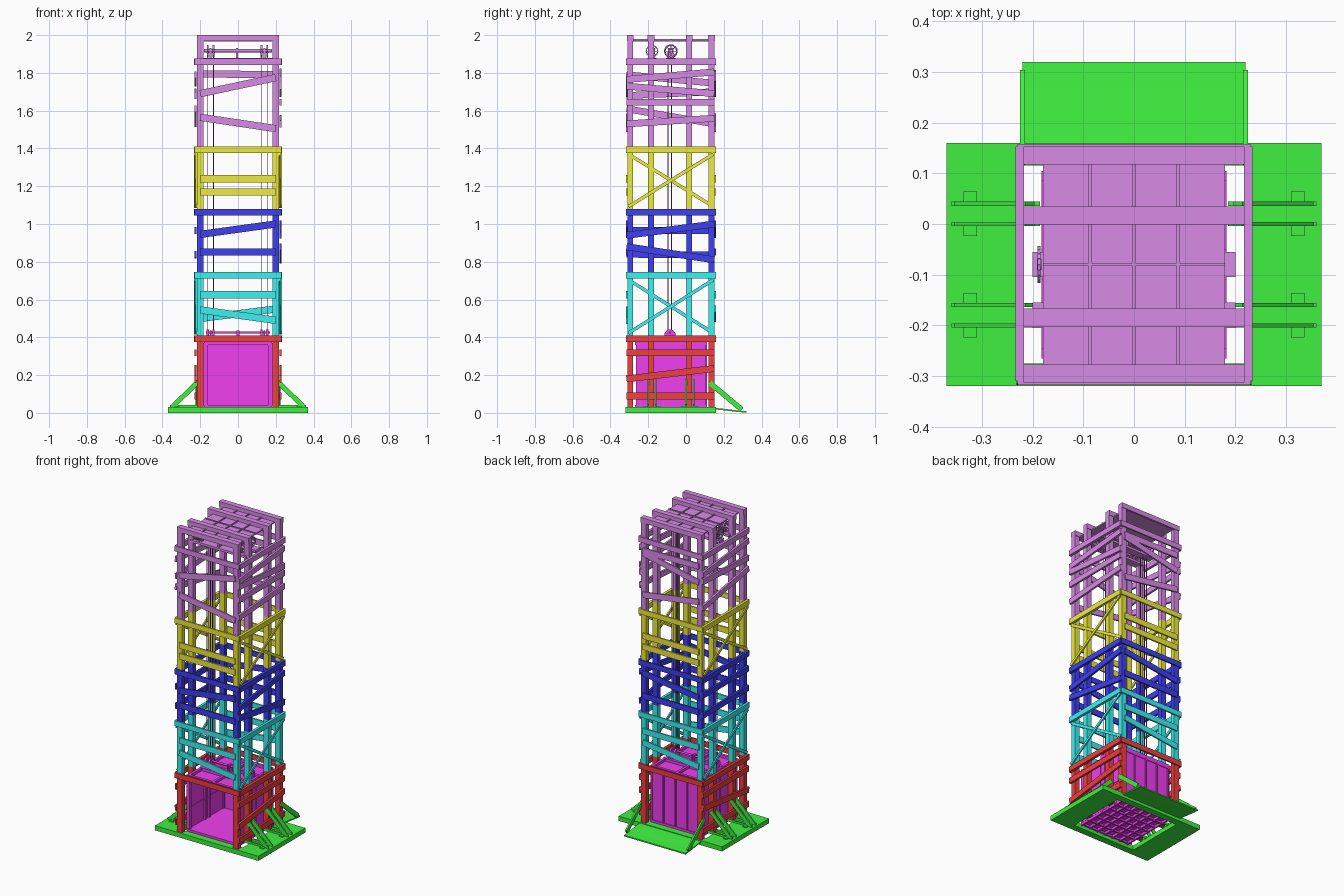
import bpy, bmesh, math
from mathutils import Vector, Matrix

if "Cube" in bpy.data.objects:
    bpy.data.objects.remove(bpy.data.objects["Cube"])

COL = dict(green=(0.05, .87, .05), red=(.87, .05, .05), cyan=(.05, .87, .87), blue=(.05, .05, .87),
           yellow=(.85, .83, .05), purple=(.69, .26, .79), magenta=(.87, .05, .87), dark=(.3, .1, .35))
MATS = {}
for k, c in COL.items():
    MATS[k] = bpy.data.materials.new(k)
    MATS[k].diffuse_color = (*c, 1)


class Part:
    """Collects boxes, beams and discs into one named object."""
    def __init__(self, name, col):
        self.name, self.col, self.bm = name, col, bmesh.new()

    def box(self, x0, x1, y0, y1, z0, z1):
        m = Matrix.Translation(((x0 + x1) / 2, (y0 + y1) / 2, (z0 + z1) / 2)) @ \
            Matrix.Diagonal((x1 - x0, y1 - y0, z1 - z0, 1))
        bmesh.ops.create_cube(self.bm, size=1, matrix=m)

    def beam(self, p, q, depth, side, thick):
        # flat bar from p to q; side = direction of its thin dimension
        p, q, s = Vector(p), Vector(q), Vector(side)
        d = q - p
        u = d.normalized().cross(s).normalized()
        m = Matrix((d, u * depth, s * thick)).transposed().to_4x4()
        bmesh.ops.create_cube(self.bm, size=1, matrix=Matrix.Translation((p + q) / 2) @ m)

    def disc(self, c, r, w, axis='Y', seg=20):
        # axis 'Y' turns the cylinder to lie along x
        rot = Matrix.Rotation(math.pi / 2, 4, axis) if axis != 'Z' else Matrix()
        bmesh.ops.create_cone(self.bm, cap_ends=True, segments=seg, radius1=r, radius2=r,
                              depth=w, matrix=Matrix.Translation(c) @ rot)

    def wheel(self, c, r, w, spokes=8):
        # rim, hub and spokes, axle along x
        c = Vector(c)
        n = 20
        for i in range(n):
            a, b = 2 * math.pi * i / n, 2 * math.pi * (i + 1) / n
            pa, pb = (c + Vector((0, math.cos(t), math.sin(t))) * r * .92 for t in (a, b))
            self.beam(pa, pb, r * .18, (1, 0, 0), w)
        for i in range(spokes):
            t = 2 * math.pi * i / spokes
            self.beam(c, c + Vector((0, math.cos(t), math.sin(t))) * r * .9, .004, (1, 0, 0), w * .6)
        self.disc(c, r * .3, w * 1.5)

    def done(self):
        me = bpy.data.meshes.new(self.name)
        bmesh.ops.recalc_face_normals(self.bm, faces=self.bm.faces)
        self.bm.to_mesh(me)
        self.bm.free()
        me.materials.append(MATS[self.col])
        ob = bpy.data.objects.new(self.name, me)
        bpy.context.collection.objects.link(ob)
        return ob


POST_Y = [(-.31, -.28), (-.2, -.17), (.002, .032), (.12, .15)]

# base plate with a well under the tower
p = Part("base_plate", "green")
for s in (-1, 1):
    x = sorted((s * .37, s * .185))
    x2 = sorted((s * .37, s * .225))
    p.box(*x2, -.32, .16, 0, .03)
p.box(-.225, .225, -.32, -.275, 0, .03)
p.box(-.225, .225, .115, .16, 0, .03)
p.done()

# diagonal side braces with feet
p = Part("side_braces", "green")
for s in (-1, 1):
    for y, out in ((-.2, -1), (-.16, 1), (0, -1), (.04, 1)):
        p.beam((s * .205, y, .17), (s * .345, y, .035), .026, (0, 1, 0), .008)
        p.box(*sorted((s * .185, s * .36)), y - .004, y + .004, .025, .042)
        p.box(*sorted((s * .31, s * .336)), *sorted((y, y + out * .024)), .028, .036)
p.done()

# shallow rear ramp in three leaves plus its stay bars
p = Part("rear_ramp", "green")
pts = [(.16, .022), (.215, .016), (.265, .010), (.32, .005)]
for (ya, za), (yb, zb) in zip(pts, pts[1:]):
    p.beam((0, ya, za), (0, yb, zb), .44, (0, 0, 1), .008)
for s in (-1, 1):
    p.beam((s * .22, .125, .16), (s * .22, .295, .018), .028, (1, 0, 0), .01)
p.done()

# tower sections: name, colour, bottom, ring top, post top
SECTIONS = [("lower", "red", .03, .41, .41), ("second", "cyan", .41, .745, .745),
            ("third", "blue", .745, 1.08, 1.08), ("fourth", "yellow", 1.08, 1.41, 1.41),
            ("head", "purple", 1.41, 1.875, 2.0)]
# slat heights (start z, end z); front/back run along x, sides along y
FRONT = dict(red=[], cyan=[(.625, .625), (.545, .49)], blue=[(.945, 1.0), (.852, .852)],
             yellow=[(1.24, 1.24), (1.17, 1.17)], purple=[(1.69, 1.775), (1.565, 1.505)])
BACK = dict(red=[], cyan=[(.625, .625), (.50, .55)], blue=[(.945, 1.0), (.852, .852)],
            yellow=[(1.24, 1.24), (1.17, 1.17)], purple=[(1.795, 1.79), (1.69, 1.775), (1.565, 1.505)])
RIGHT = dict(red=[(.318, .318), (.18, .235), (.09, .09)], blue=[(.94, 1.0), (.88, .81)],
             purple=[(1.765, 1.805), (1.73, 1.69), (1.645, 1.645), (1.53, 1.56)])
LEFT = dict(red=[(.318, .318), (.18, .235), (.09, .09)], blue=[(.965, .965), (.84, .835)],
            purple=[(1.79, 1.745), (1.68, 1.70), (1.61, 1.53)])

for name, col, z0, ring, top in SECTIONS:
    p = Part(name + "_tower_posts", col)
    for s in (-1, 1):
        for y0, y1 in POST_Y:
            p.box(*sorted((s * .182, s * .218)), y0, y1, z0, top)
    p.done()

    p = Part(name + "_tower_ring", col)
    p.box(-.23, .23, -.318, -.308, ring - .034, ring)
    p.box(-.23, .23, .148, .158, ring - .034, ring)
    for s in (-1, 1):
        p.box(*sorted((s * .217, s * .234)), -.31, .153, ring - .034, ring)
    p.done()

    p = Part(name + "_tower_slats", col)
    for table, y in ((FRONT, -.313), (BACK, .153)):
        for a, b in table[col]:
            p.beam((-.2, y, a), (.2, y, b), .038, (0, 1, 0), .01)
    for table, x in ((RIGHT, .225), (LEFT, -.225)):
        if col in table:
            for a, b in table[col]:
                p.beam((x, -.315, a), (x, .15, b), .036, (1, 0, 0), .013)
        else:
            # crossed braces
            for a, b in ((z0 + .012, ring - .04), (ring - .04, z0 + .012)):
                off = .004 if a < b else -.004
                p.beam((x + off, -.305, a), (x + off, .145, b), .018, (1, 0, 0), .008)
    p.done()

# cross beams and roof deck at the very top
p = Part("top_cross_beams", "purple")
for y0, y1 in POST_Y:
    p.box(-.218, .218, y0 - .003, y1 + .003, 1.968, 2.0)
p.done()
p = Part("roof_deck", "purple")
p.box(-.18, .18, -.305, .145, 1.966, 1.974)
for x in (-.087, 0, .087):
    p.box(x - .003, x + .003, -.28, .12, 1.972, 1.98)
p.box(-.18, .18, -.083, -.077, 1.972, 1.98)
p.done()

# winding machinery: bearers, axles, bearings, pulleys
p = Part("winding_gear", "purple")
for y in (-.18, -.08):
    p.box(-.2, .2, y - .025, y + .025, 1.865, 1.88)
    p.disc((0, y, 1.918), .009, .36, seg=12)
    for x in (-.145, -.005, .14):
        p.box(x - .006, x + .006, y - .015, y + .015, 1.878, 1.932)
    for x in (-.16, -.13, .125, .155):
        p.wheel((x, y, 1.915), .033, .01)
p.wheel((-.187, -.08, 1.915), .036, .006)
p.done()

# hoisting ropes
p = Part("hoist_ropes", "dark")
for x in (-.16, -.13, .125, .155):
    for y in (-.096, -.076):
        p.disc((x, y, 1.165), .0022, 1.49, 'Z', 6)
p.done()

# lift car: floor, walls with panel ribs, header, roof
p = Part("car_floor", "magenta")
p.box(-.18, .18, -.27, .11, .03, .042)
for i in range(7):
    x = -.174 + i * .058
    p.box(x - .005, x + .005, -.27, .11, .014, .031)
for i in range(7):
    y = -.264 + i * .0613
    p.box(-.18, .18, y - .005, y + .005, .018, .031)
p.done()
p = Part("car_walls", "magenta")
for s in (-1, 1):
    p.box(*sorted((s * .168, s * .178)), -.265, .105, .04, .37)
    for y in (-.255, -.1, -.06, .095):
        p.box(*sorted((s * .16, s * .182)), y - .01, y + .01, .04, .37)
    p.box(*sorted((s * .165, s * .182)), -.265, .105, .165, .178)
p.box(-.175, .175, .095, .105, .04, .37)
for x in (-.17, -.085, 0, .085, .17):
    p.box(x - .004, x + .004, .09, .112, .04, .37)
p.box(-.175, .175, .088, .1, .275, .285)
p.done()
p = Part("car_roof", "magenta")
p.box(-.18, .18, -.27, .11, .36, .372)
for y in (-.26, -.13, -.03, .1):
    p.box(-.18, .18, y - .008, y + .008, .372, .39)
for x in (-.17, 0, .17):
    p.box(x - .008, x + .008, -.27, .11, .372, .388)
p.done()

# car-top pulleys on a shared axle
p = Part("car_pulleys", "magenta")
p.disc((0, -.085, .425), .006, .34, seg=12)
for x in (-.16, -.13, .125, .155):
    p.disc((x, -.085, .412), .03, .012)
for x in (-.145, -.005, .005, .14):
    p.box(x - .004, x + .004, -.1, -.07, .37, .435)
p.done()

for m in bpy.data.materials:
    if m.users and not m.is_grease_pencil:
        m.use_nodes = True
        m.node_tree.nodes["Principled BSDF"].inputs["Base Color"].default_value = m.diffuse_color
